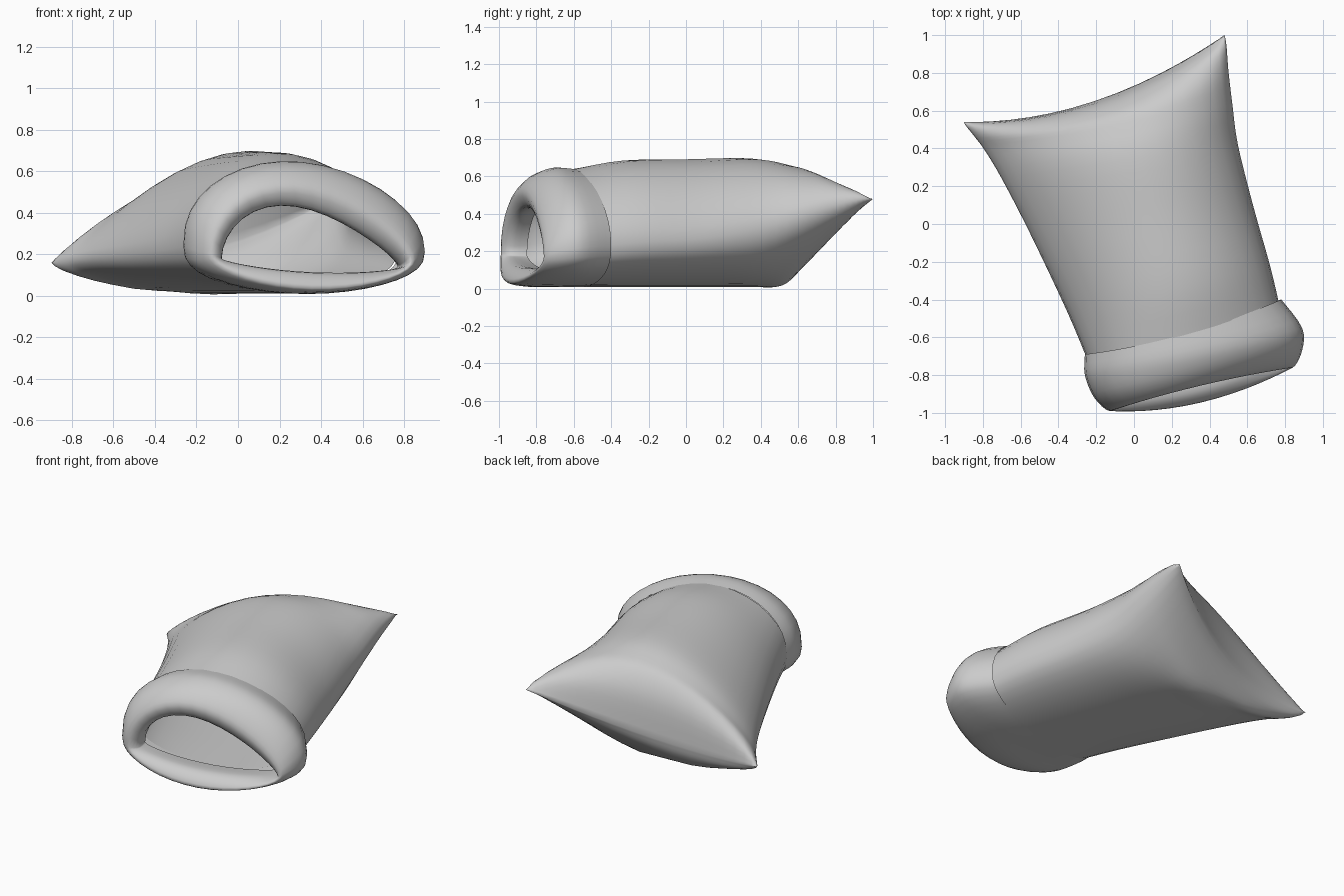
import bpy, bmesh, math
from mathutils import Vector

cube = bpy.data.objects.get("Cube")
if cube:
    bpy.data.objects.remove(cube, do_unlink=True)

cloth = bpy.data.materials.new("grey cloth")
cloth.use_nodes = True
grey = (0.6, 0.6, 0.6, 1)
cloth.diffuse_color = grey
cloth.node_tree.nodes["Principled BSDF"].inputs["Base Color"].default_value = grey

HALF = 18    # points along each half of a section
STEPS = 4    # rings between two stations


def section(left, right, up, down, top_y, belly_y, bow_z, skew, power):
    """Closed ring: a dome above and a flat belly below the left-right chord."""
    left, right = Vector(left), Vector(right)
    ring = []
    for i in range(2 * HALF):
        a = math.pi * i / HALF
        u = (1 - math.cos(a)) / 2
        p = left.lerp(right, u)
        bend = 4 * u * (1 - u)
        p.z += bow_z * bend
        if i <= HALF:
            p.y += top_y * bend
            p.z += up * max(0, math.sin(math.pi * u ** skew)) ** power
        else:
            p.y += belly_y * bend
            p.z -= min(down, p.z - 0.01) * max(0, math.sin(math.pi * u)) ** (power * 0.8)
        ring.append(p)
    return ring


def spline(a, b, c, d, t):
    return 0.5 * (2 * b + (c - a) * t + (2 * a - 5 * b + 4 * c - d) * t * t
                  + (3 * b - a - 3 * c + d) * t ** 3)


def loft(name, stations):
    rings = [section(*s) for s in stations]
    last = len(rings) - 1
    bm = bmesh.new()
    loops = []
    for k in range(last):
        four = [rings[min(max(k + o, 0), last)] for o in (-1, 0, 1, 2)]
        for j in range(STEPS):
            loops.append([bm.verts.new(spline(*pts, j / STEPS)) for pts in zip(*four)])
    loops.append([bm.verts.new(p) for p in rings[last]])
    n = 2 * HALF
    for r, s in zip(loops, loops[1:]):
        for i in range(n):
            bm.faces.new((r[i], r[(i + 1) % n], s[(i + 1) % n], s[i]))
    bmesh.ops.remove_doubles(bm, verts=bm.verts, dist=0.0005)
    bmesh.ops.recalc_face_normals(bm, faces=bm.faces)
    mesh = bpy.data.meshes.new(name)
    bm.to_mesh(mesh)
    bm.free()
    mesh.materials.append(cloth)
    mesh.shade_smooth()
    obj = bpy.data.objects.new(name, mesh)
    bpy.context.collection.objects.link(obj)
    return obj


# Sack body, from under the cuff to the pinched seam with two corners
loft("sack_body", [
    ((-.25, -.71, .24), (.77, -.43, .23), .405, .3, -.02, 0, 0, .92, .48),
    ((-.36, -.45, .22), (.72, -.22, .25), .45, .3, 0, 0, 0, 1, .52),
    ((-.55, -.05, .20), (.63, .10, .27), .455, .3, 0, 0, 0, 1.1, .54),
    ((-.70, .24, .19), (.55, .42, .33), .425, .34, 0, 0, 0, 1.18, .55),
    ((-.79, .39, .18), (.52, .64, .40), .37, .28, -.03, -.03, -.02, 1.2, .56),
    ((-.85, .47, .17), (.50, .81, .45), .32, .2, -.07, -.07, -.05, 1.15, .55),
    ((-.89, .52, .16), (.49, .94, .48), .2, .1, -.1, -.1, -.08, 1.1, .55),
    ((-.90, .54, .16), (.48, 1.0, .48), 0, 0, -.12, -.12, -.11, 1, 1),
])

# Rolled cuff: outer side, rounded lip, then back into the mouth
loft("rolled_cuff", [
    ((-.26, -.69, .24), (.78, -.40, .23), .405, .3, -.04, 0, 0, .88, .47),
    ((-.26, -.80, .24), (.89, -.55, .22), .415, .3, -.02, 0, 0, .86, .47),
    ((-.21, -.92, .22), (.89, -.67, .20), .39, .3, 0, -.05, 0, .8, .5),
    ((-.13, -.99, .20), (.84, -.76, .17), .33, .15, .02, -.07, 0, .74, .65),
    ((-.08, -.94, .18), (.79, -.70, .14), .27, .05, .01, -.06, 0, .68, .78),
    ((-.09, -.85, .18), (.77, -.59, .14), .29, .06, .01, -.02, 0, .7, .75),
])
